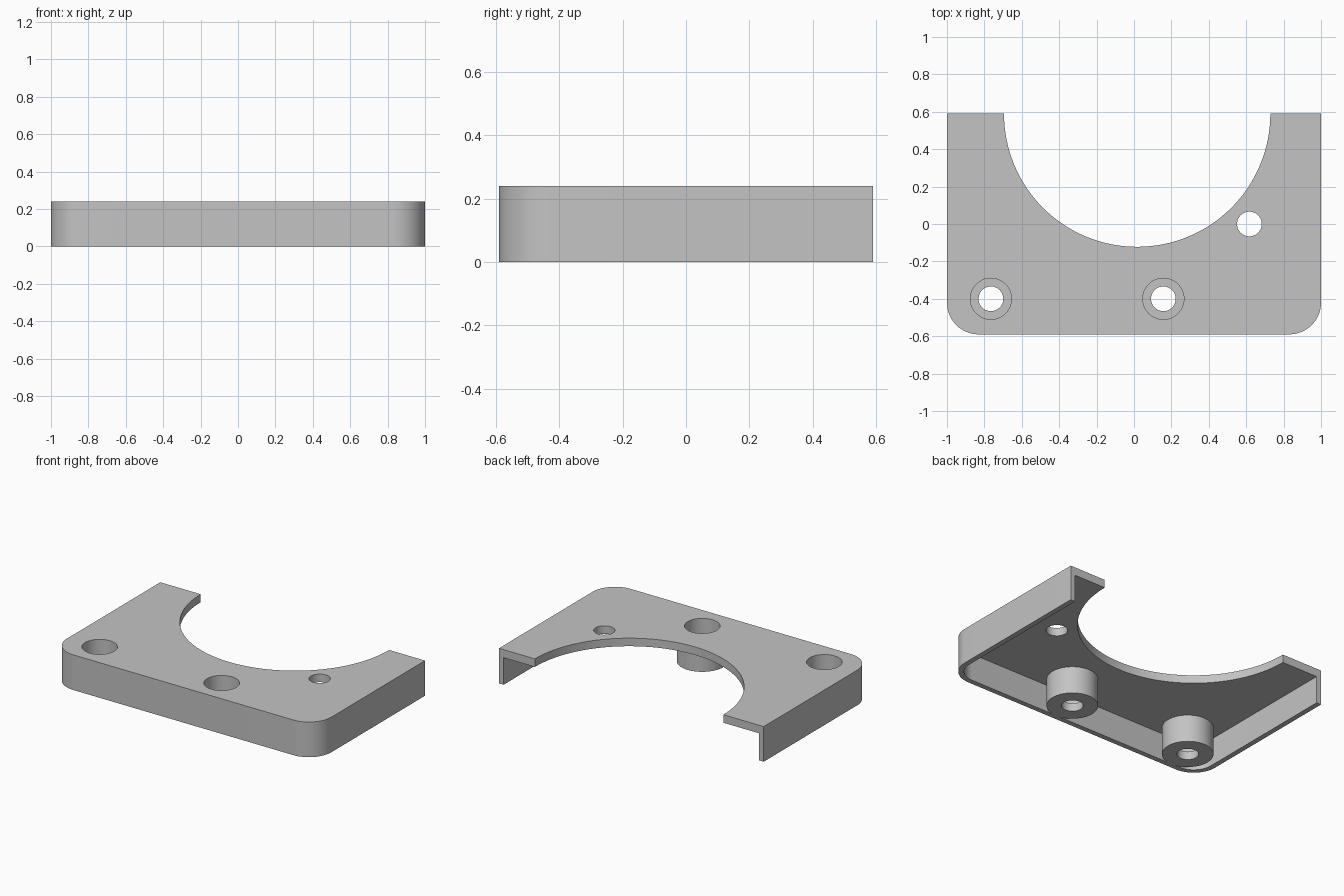
import bpy, bmesh, math

cube = bpy.data.objects.get("Cube")
if cube:
    bpy.data.objects.remove(cube, do_unlink=True)

# Main sizes
HALF_X, HALF_Y, HEIGHT = 1.0, 0.59, 0.24
WALL, PLATE, CORNER = 0.035, 0.055, 0.17
HOLE_R, BORE_R, BOSS_R = 0.066, 0.11, 0.158
UNDER = HEIGHT - PLATE
BOSSES = [(-0.765, -0.4), (0.157, -0.4)]

grey = bpy.data.materials.new("mid_grey")
grey.use_nodes = True
colour = (0.55, 0.55, 0.55, 1)
grey.diffuse_color = colour
grey.node_tree.nodes["Principled BSDF"].inputs["Base Color"].default_value = colour


def arc(cx, cy, r, start, end, steps):
    return [(cx + r * math.cos(math.radians(start + (end - start) * i / steps)),
             cy + r * math.sin(math.radians(start + (end - start) * i / steps)))
            for i in range(steps + 1)]


def tray_outline(inset, back):
    """Outline with rounded front corners and a straight back edge."""
    x, r = HALF_X - inset, CORNER - inset
    cx, cy = HALF_X - CORNER, CORNER - HALF_Y
    return [(x, back), (-x, back)] + arc(-cx, cy, r, 180, 270, 16) + arc(cx, cy, r, 270, 360, 16)


def prism(name, outline, z0, z1):
    bm = bmesh.new()
    base = bm.faces.new([bm.verts.new((x, y, z0)) for x, y in outline])
    top = bmesh.ops.extrude_face_region(bm, geom=[base])["geom"]
    bmesh.ops.translate(bm, vec=(0, 0, z1 - z0),
                        verts=[v for v in top if isinstance(v, bmesh.types.BMVert)])
    bmesh.ops.recalc_face_normals(bm, faces=bm.faces)
    mesh = bpy.data.meshes.new(name)
    bm.to_mesh(mesh)
    bm.free()
    mesh.materials.append(grey)
    obj = bpy.data.objects.new(name, mesh)
    bpy.context.collection.objects.link(obj)
    return obj


def cylinder(name, x, y, r, z0, z1, sides=64):
    return prism(name, arc(x, y, r, 0, 360, sides)[:-1], z0, z1)


def combine(target, tool, operation):
    bpy.context.view_layer.objects.active = target
    mod = target.modifiers.new(tool.name, "BOOLEAN")
    mod.operation, mod.solver, mod.object = operation, "EXACT", tool
    bpy.ops.object.modifier_apply(modifier=mod.name)
    bpy.data.objects.remove(tool, do_unlink=True)


# Tray: top plate with a skirt on three sides, open at the back
tray = prism("bracket_tray", tray_outline(0, HALF_Y), 0, HEIGHT)
combine(tray, prism("cavity", tray_outline(WALL, HALF_Y + 0.1), -0.1, UNDER), "DIFFERENCE")

# Screw bosses under the plate
for x, y in BOSSES:
    combine(tray, cylinder("boss", x, y, BOSS_R, 0, UNDER + 0.02), "UNION")

# Large round opening at the back
combine(tray, cylinder("opening", 0.017, HALF_Y, 0.712, -0.1, HEIGHT + 0.1, 128), "DIFFERENCE")

# Counterbored screw holes and one plain hole
for x, y in BOSSES:
    combine(tray, cylinder("counterbore", x, y, BORE_R, PLATE, HEIGHT + 0.1), "DIFFERENCE")
for x, y in BOSSES + [(0.617, 0.0)]:
    combine(tray, cylinder("screw_hole", x, y, HOLE_R, -0.1, HEIGHT + 0.1), "DIFFERENCE")

bpy.ops.object.select_all(action="DESELECT")
tray.select_set(True)
bpy.context.view_layer.objects.active = tray
bpy.ops.object.shade_smooth_by_angle(angle=math.radians(30))
